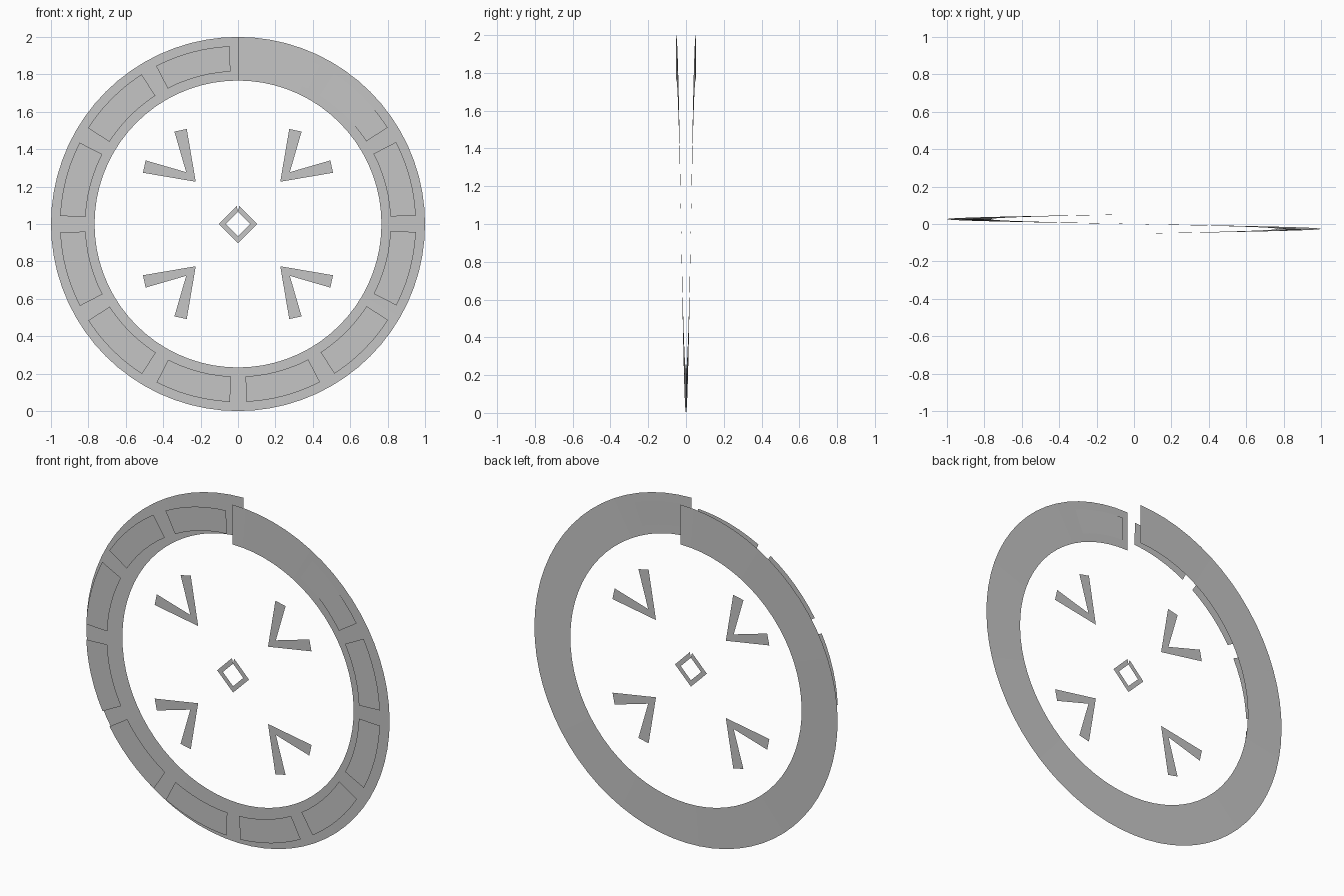
import bpy
import math

if "Cube" in bpy.data.objects:
    bpy.data.objects.remove(bpy.data.objects["Cube"])

CENTRE_Z = 1.0
PLATE_Y = -0.0455       # plane of the flat markings
HALF_PITCH = 0.052      # the ring climbs from -y to +y over one turn

grey = bpy.data.materials.new("light grey")
grey.diffuse_color = (0.56, 0.56, 0.56, 1.0)
grey.use_nodes = True
grey.node_tree.nodes["Principled BSDF"].inputs["Base Color"].default_value = grey.diffuse_color


def add_mesh(name, verts, faces):
    mesh = bpy.data.meshes.new(name)
    mesh.from_pydata(verts, [], faces)
    mesh.materials.append(grey)
    mesh.update()
    obj = bpy.data.objects.new(name, mesh)
    bpy.context.collection.objects.link(obj)
    return obj


def strip(name, inner, outer):
    """Band of quads between two matching rows of points."""
    n = len(inner)
    faces = [(i, i + 1, n + i + 1, n + i) for i in range(n - 1)]
    return add_mesh(name, inner + outer, faces)


def polar(radius, degrees, y):
    """Point on a circle, measured clockwise from the top."""
    a = math.radians(degrees)
    return (radius * math.sin(a), y, CENTRE_Z + radius * math.cos(a))


def flat(points):
    return [(x, PLATE_Y, CENTRE_Z + z) for x, z in points]


# Outer ring: one thin helical turn with its seam at the top
STEPS = 72
turn = [360 * i / STEPS for i in range(STEPS + 1)]
height = [HALF_PITCH * (a / 180 - 1) for a in turn]
strip("spiral_ring",
      [polar(0.767, a, y) for a, y in zip(turn, height)],
      [polar(1.0, a, y) for a, y in zip(turn, height)])

# Twelve curved plates on one flat plane
for k in range(12):
    angles = [30 * k + 2.6 + 24.6 * i / 6 for i in range(7)]
    strip(f"ring_plate_{k + 1}",
          [polar(0.816, a, PLATE_Y) for a in angles],
          [polar(0.952, a, PLATE_Y) for a in angles])

# Four chevrons pointing at the centre, mirrored over both axes
arm_out = [(0.226, 0.226), (0.274, 0.508)]
arm_in = [(0.277, 0.277), (0.340, 0.494)]
for sx in (1, -1):
    for sz in (1, -1):
        def row(arm):
            full = [(z, x) for x, z in reversed(arm)] + arm[1:]
            return flat([(sx * x, sz * z) for x, z in full])
        name = ("upper" if sz > 0 else "lower") + ("_right" if sx > 0 else "_left")
        strip("chevron_" + name, row(arm_in), row(arm_out))

# Small centre diamond with a notch at its top
strip("centre_diamond",
      flat([(0, 0.066), (0.066, 0), (0, -0.066), (-0.066, 0), (0, 0.066)]),
      flat([(0.007, 0.097), (0.103, 0), (0, -0.103), (-0.103, 0), (-0.007, 0.097)]))
